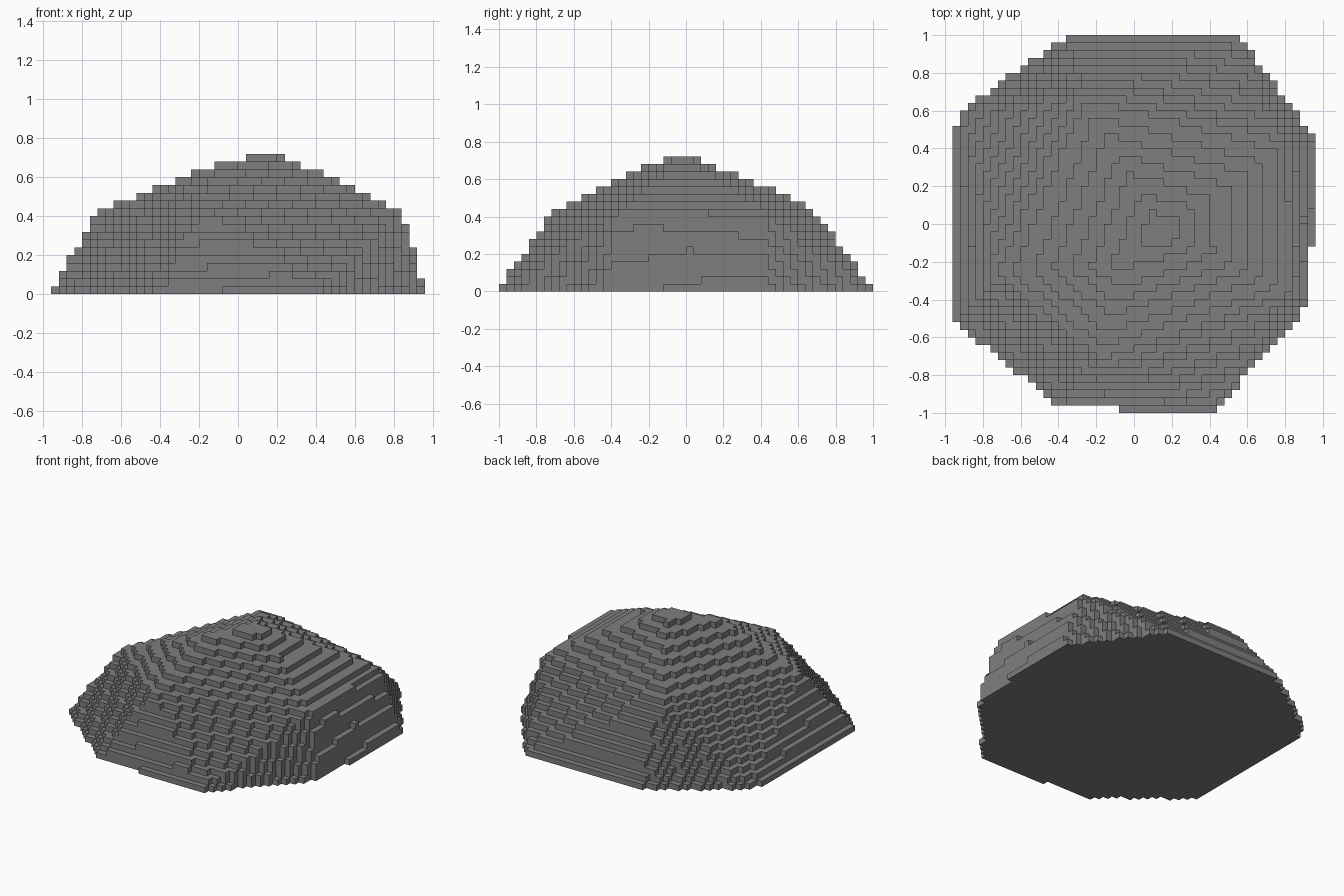
import bpy
import bmesh
from mathutils import Vector

cube = bpy.data.objects.get("Cube")
if cube:
    bpy.data.objects.remove(cube, do_unlink=True)

CELL = 0.04
NX, NY, NZ = 48, 50, 18

# Faceted boulder: base outline, shoulder corners and summit ridge
BASE = [(-0.36, 1.005), (0.56, 1.005), (0.97, 0.44), (0.93, -0.43),
        (0.41, -1.015), (-0.4, -0.98), (-0.975, -0.52), (-0.95, 0.6)]
SHOULDER = [(-0.25, 0.655, 0.47), (0.8, 0.42, 0.44), (0.835, -0.36, 0.43),
            (-0.18, -0.71, 0.43), (-0.715, -0.27, 0.43)]
SUMMIT = [(0.155, -0.04, 0.742), (-0.11, -0.22, 0.664)]


def hull_planes(points):
    """Outward planes of the convex hull of the points."""
    bm = bmesh.new()
    for p in points:
        bm.verts.new(p)
    bmesh.ops.convex_hull(bm, input=bm.verts[:])
    bm.normal_update()
    middle = Vector((0, 0, 0.2))
    planes = []
    for f in bm.faces:
        n, c = f.normal.copy(), f.calc_center_median()
        if n.dot(c - middle) < 0:
            n.negate()
        planes.append((n, n.dot(c)))
    bm.free()
    return planes


planes = hull_planes([(x, y, 0) for x, y in BASE] + SHOULDER + SUMMIT)

# Fill the boulder with cubic blocks
filled = set()
for i in range(NX):
    for j in range(NY):
        for k in range(NZ):
            p = Vector((i - NX / 2 + 0.5, j - NY / 2 + 0.5, k + 0.5)) * CELL
            if all(n.dot(p) <= d + 1e-6 for n, d in planes):
                filled.add((i, j, k))

# Skin the blocks with their exposed square faces
bm = bmesh.new()
corners = {}


def corner(c):
    if c not in corners:
        corners[c] = bm.verts.new(((c[0] - NX / 2) * CELL,
                                   (c[1] - NY / 2) * CELL, c[2] * CELL))
    return corners[c]


for cell in sorted(filled):
    for axis in range(3):
        u, v = (axis + 1) % 3, (axis + 2) % 3
        for side in (0, 1):
            near = list(cell)
            near[axis] += 2 * side - 1
            if tuple(near) in filled:
                continue
            quad = []
            for du, dv in ((0, 0), (1, 0), (1, 1), (0, 1)):
                c = list(cell)
                c[axis] += side
                c[u] += du
                c[v] += dv
                quad.append(corner(tuple(c)))
            bm.faces.new(quad if side else quad[::-1])

mesh = bpy.data.meshes.new("boulder")
bm.to_mesh(mesh)
bm.free()

# Plain stone colour
stone = bpy.data.materials.new("stone_grey")
stone.use_nodes = True
grey = (0.21, 0.21, 0.21, 1)
stone.diffuse_color = grey
stone.node_tree.nodes["Principled BSDF"].inputs["Base Color"].default_value = grey
mesh.materials.append(stone)

boulder = bpy.data.objects.new("boulder", mesh)
bpy.context.collection.objects.link(boulder)
